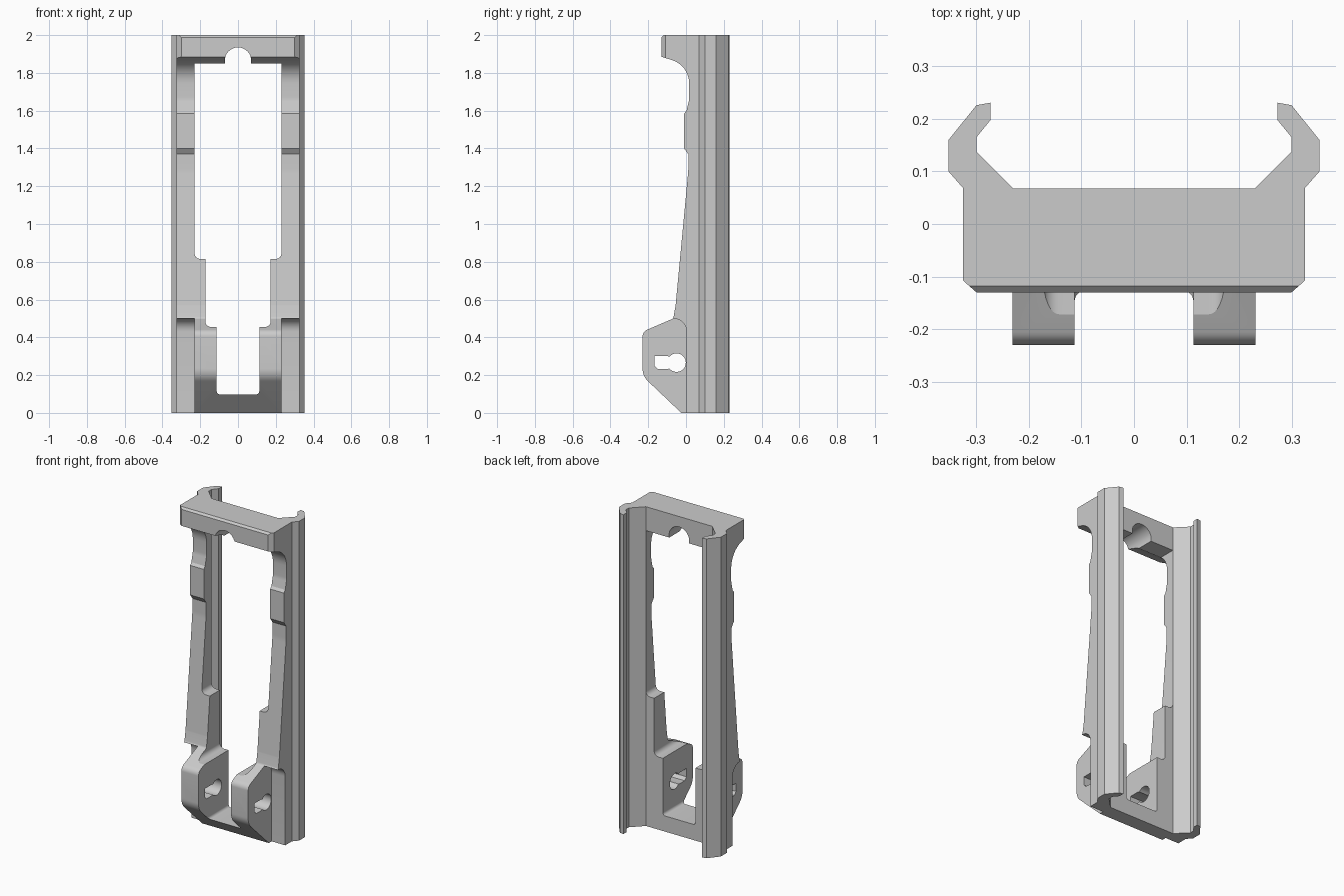
import bpy, bmesh, math
from mathutils import Vector

if "Cube" in bpy.data.objects:
    bpy.data.objects.remove(bpy.data.objects["Cube"])


def rounded(points, steps=8):
    """Closed outline from (u, v[, radius]) points, with filleted corners."""
    out, n = [], len(points)
    for i, pt in enumerate(points):
        p = Vector(pt[:2])
        r = pt[2] if len(pt) > 2 else 0
        if not r:
            out.append(p)
            continue
        a = (Vector(points[i - 1][:2]) - p).normalized()
        b = (Vector(points[(i + 1) % n][:2]) - p).normalized()
        half = a.angle(b) / 2
        c = p + (a + b).normalized() * (r / math.sin(half))
        t = r / math.tan(half)
        s, e = p + a * t - c, p + b * t - c
        for k in range(steps + 1):
            # sweep the arc at an even angle between both tangent points
            w, f = math.pi - 2 * half, k / steps
            out.append(c + (s * math.sin((1 - f) * w) + e * math.sin(f * w)) / math.sin(w))
    return out


def prism(name, outline, axis, lo, hi):
    """Extrude a 2D outline along an axis: X takes (y,z), Y (x,z), Z (x,y)."""
    place = {'X': lambda p, d: (d, p[0], p[1]),
             'Y': lambda p, d: (p[0], d, p[1]),
             'Z': lambda p, d: (p[0], p[1], d)}[axis]
    bm = bmesh.new()
    ends = [[bm.verts.new(place(p, d)) for p in outline] for d in (lo, hi)]
    n = len(outline)
    for ring in ends:
        bm.faces.new(ring)
    for i in range(n):
        j = (i + 1) % n
        bm.faces.new((ends[0][i], ends[0][j], ends[1][j], ends[1][i]))
    bmesh.ops.recalc_face_normals(bm, faces=bm.faces)
    mesh = bpy.data.meshes.new(name)
    bm.to_mesh(mesh)
    bm.free()
    ob = bpy.data.objects.new(name, mesh)
    bpy.context.collection.objects.link(ob)
    return ob


def boolean(target, tool, operation='DIFFERENCE'):
    tool.hide_render = True
    mod = target.modifiers.new(tool.name, 'BOOLEAN')
    mod.operation, mod.solver, mod.object = operation, 'EXACT', tool
    bpy.context.view_layer.objects.active = target
    bpy.ops.object.modifier_apply(modifier=mod.name)
    bpy.data.objects.remove(tool)


def mirrored(half):
    """Complete a right-hand half outline about x = 0."""
    return half + [(-p[0],) + tuple(p[1:]) for p in reversed(half)]


# Plan section: body block with a hooked rail on each side
plan = mirrored([(0.325, -0.3), (0.325, 0.068), (0.353, 0.10), (0.353, 0.16),
                 (0.30, 0.226), (0.273, 0.231), (0.273, 0.198), (0.30, 0.165),
                 (0.30, 0.138), (0.23, 0.068)])
frame = prism("rail_frame", rounded(plan), 'Z', 0, 2)

# Side silhouette: lug, tapered arm, raised pad, hollow and top bar
side = rounded([(0.3, -0.1), (-0.025, -0.1), (-0.025, 0), (-0.23, 0.195, 0.09),
                (-0.23, 0.43, 0.04), (-0.067, 0.50, 0.02), (-0.055, 0.57, 0.1),
                (0.012, 1.28, 0.3), (0.012, 1.37), (-0.01, 1.40), (-0.01, 1.585),
                (0.003, 1.60), (0.017, 1.66, 0.1), (0.017, 1.84, 0.13), (-0.13, 1.885),
                (-0.13, 1.988), (-0.118, 2), (-0.118, 2.1), (0.3, 2.1)])
boolean(frame, prism("side_profile", side, 'X', -0.5, 0.5), 'INTERSECT')

# Stepped window through the front
window = rounded(mirrored([(0.113, 0.098, 0.018), (0.113, 0.455), (0.173, 0.455, 0.03),
                           (0.173, 0.815), (0.23, 0.815, 0.03), (0.23, 1.85)]))
boolean(frame, prism("window_cutter", window, 'Y', -0.4, 0.4))

# Round notch under the top bar
notch = [(0.07 * math.cos(math.tau * k / 32), 1.865 + 0.07 * math.sin(math.tau * k / 32))
         for k in range(32)]
boolean(frame, prism("notch_cutter", notch, 'Y', -0.4, 0.4))

# Keyhole through both lugs: round end and short slot
angles = [math.radians(-140 + 280 * k / 24) for k in range(25)]
keyhole = [Vector((-0.05 + 0.049 * math.cos(a), 0.266 + 0.049 * math.sin(a))) for a in angles]
keyhole += rounded([(-0.10, 0.302), (-0.166, 0.302), (-0.166, 0.25),
                    (-0.148, 0.232), (-0.10, 0.232)])
boolean(frame, prism("keyhole_cutter", keyhole, 'X', -0.3, 0.3))

# Recess beside each lug, and the bevelled ends of the top bar
recess = rounded([(-0.4, -0.1), (0.003, -0.1), (0.003, 0.50, 0.07), (-0.4, 0.50)])
for s in (-1, 1):
    lo, hi = sorted((s * 0.231, s * 0.34))
    boolean(frame, prism("recess_cutter", recess, 'X', lo, hi))
    bevel = [(s * 0.30, -0.13), (s * 0.325, -0.108), (s * 0.36, -0.108),
             (s * 0.36, -0.16), (s * 0.30, -0.16)]
    boolean(frame, prism("bevel_cutter", bevel, 'Z', 1.8, 2.1))

# Smooth fillets, crisp edges elsewhere
bpy.ops.object.select_all(action='DESELECT')
frame.select_set(True)
bpy.context.view_layer.objects.active = frame
bpy.ops.object.shade_smooth_by_angle(angle=math.radians(20))
